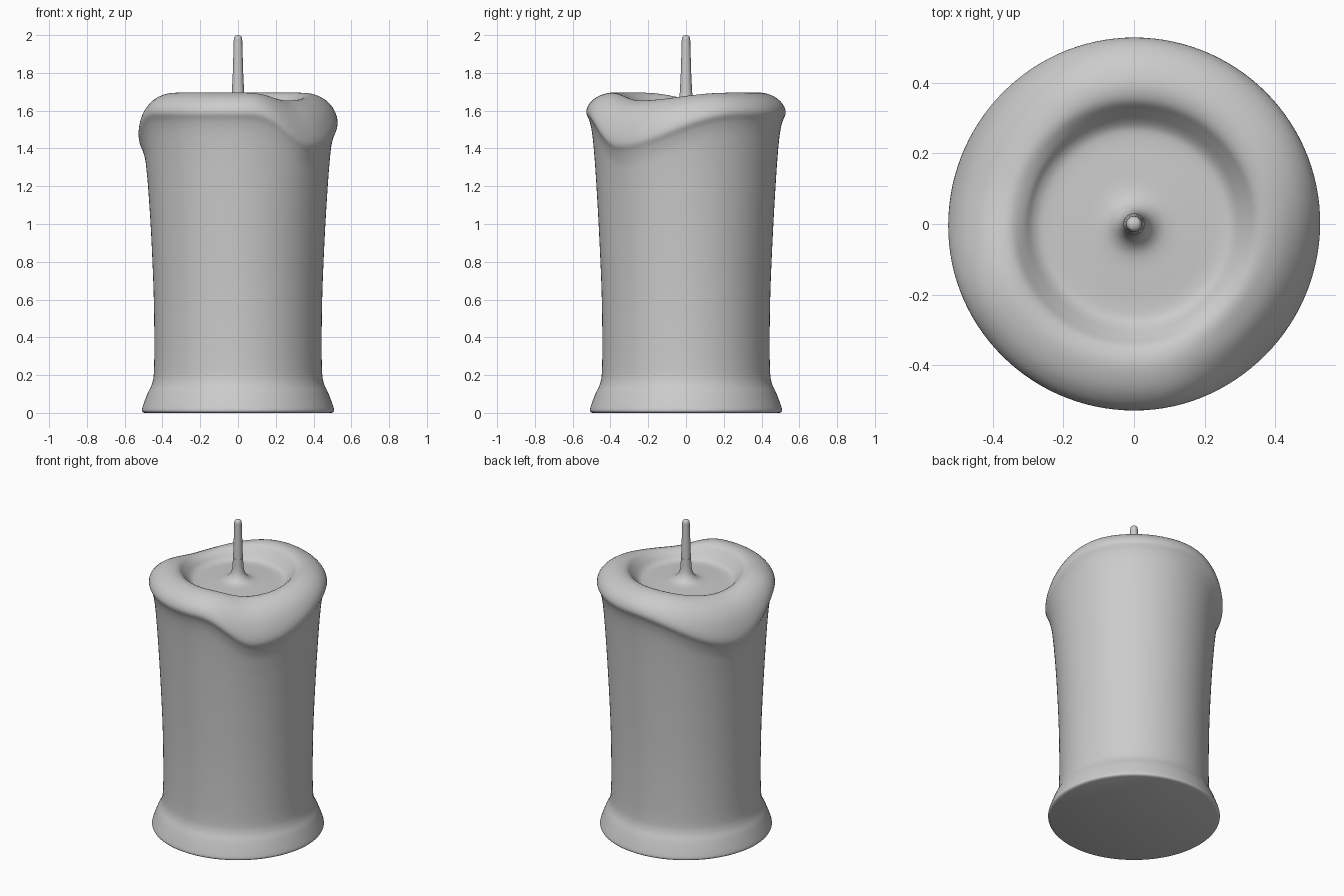
import bpy, bmesh, math
from mathutils import Vector

if "Cube" in bpy.data.objects:
    bpy.data.objects.remove(bpy.data.objects["Cube"])

SEGS = 120


def smooth_line(pts, steps=4):
    """Catmull-Rom through profile points."""
    out = []
    p = [Vector(q) for q in pts]
    for i in range(len(p) - 1):
        a, b, c, d = p[max(i - 1, 0)], p[i], p[i + 1], p[min(i + 2, len(p) - 1)]
        for s in range(steps):
            t = s / steps
            out.append(0.5 * (2 * b + (c - a) * t + (2 * a - 5 * b + 4 * c - d) * t * t
                              + (3 * b - a - 3 * c + d) * t ** 3))
    out.append(p[-1])
    return out


def lathe(name, profile_at, segs):
    """Spin a profile that may change with the angle."""
    bm = bmesh.new()
    rings = []
    for i in range(segs):
        a = 2 * math.pi * i / segs
        rings.append([bm.verts.new((r * math.cos(a), r * math.sin(a), z))
                      for r, z in profile_at(math.degrees(a))])
    for i in range(segs):
        A, B = rings[i], rings[(i + 1) % segs]
        for j in range(len(A) - 1):
            bm.faces.new((A[j], B[j], B[j + 1], A[j + 1]))
    bm.faces.new([r[0] for r in reversed(rings)])
    bm.faces.new([r[-1] for r in rings])
    bmesh.ops.recalc_face_normals(bm, faces=bm.faces)
    me = bpy.data.meshes.new(name)
    bm.to_mesh(me)
    bm.free()
    ob = bpy.data.objects.new(name, me)
    bpy.context.collection.objects.link(ob)
    bpy.context.view_layer.objects.active = ob
    ob.select_set(True)
    bpy.ops.object.shade_smooth_by_angle(angle=math.radians(50))
    ob.select_set(False)
    return ob


def drip(deg, centre, before, after):
    """Skewed falloff, 1 at the drip centre and 0 outside it."""
    d = (deg - centre + 180) % 360 - 180
    t = min(abs(d) / (after if d > 0 else before), 1)
    return (0.5 + 0.5 * math.cos(math.pi * t)) ** 1.25


# Shared foot and shaft, then rim without drip, rim with drip, and melted pool
FOOT = [(0.495, 0), (0.508, 0.008), (0.506, 0.03), (0.478, 0.105), (0.455, 0.155),
        (0.445, 0.22), (0.443, 0.4), (0.447, 0.65), (0.46, 0.95)]
RIM = [(0.474, 1.2), (0.485, 1.36), (0.497, 1.48), (0.511, 1.545), (0.528, 1.59),
       (0.515, 1.632), (0.48, 1.667), (0.435, 1.688), (0.39, 1.695), (0.35, 1.683), (0.32, 1.65)]
RUN = [(0.474, 1.15), (0.482, 1.23), (0.491, 1.30), (0.508, 1.36), (0.525, 1.405),
       (0.517, 1.47), (0.487, 1.55), (0.44, 1.61), (0.39, 1.64), (0.35, 1.650), (0.31, 1.635)]
POOL = [(0.285, 1.612), (0.25, 1.60), (0.17, 1.602), (0.105, 1.606), (0.07, 1.618), (0.045, 1.645),
        (0.034, 1.685), (0.030, 1.75)]


def wax_profile(deg):
    w = max(0.9 * drip(deg, -43, 42, 80), drip(deg, 160, 78, 56))
    mid = [Vector(a).lerp(Vector(b), w) for a, b in zip(RIM, RUN)]
    return smooth_line(FOOT + mid + POOL)


lathe("wax_body", wax_profile, SEGS)

# Wick with a rounded tip
WICK = [(0.0295, 1.74), (0.026, 1.85), (0.023, 1.95), (0.022, 1.98), (0.018, 1.992), (0.010, 1.998), (0.001, 2.0)]
wick = smooth_line(WICK)
lathe("wick", lambda deg: wick, 24)
